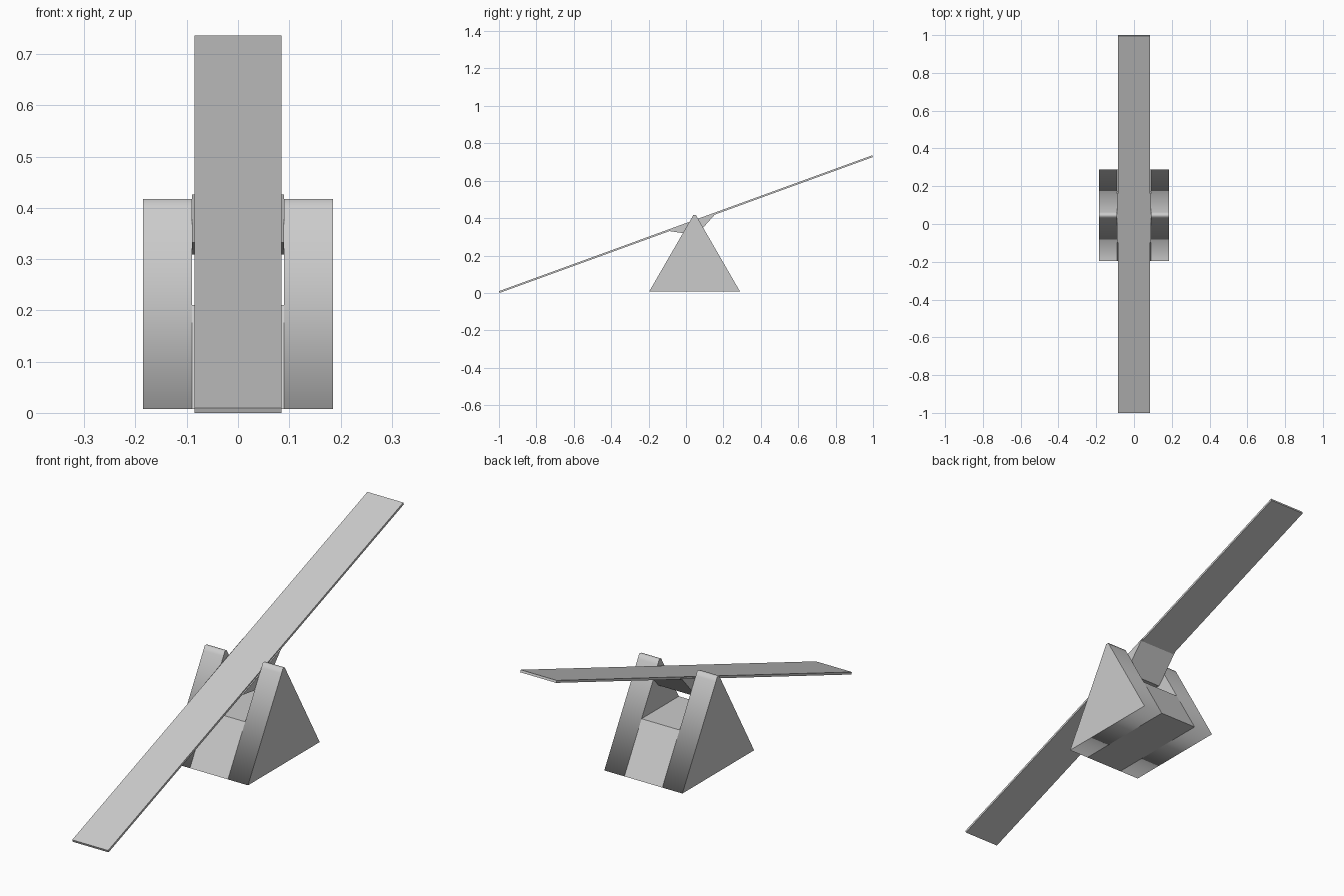
import bpy, bmesh
from math import radians, sqrt, cos, sin
from mathutils import Vector

if "Cube" in bpy.data.objects:
    bpy.data.objects.remove(bpy.data.objects["Cube"])

TILT = radians(20)
CY, Z0, HALF = 0.046, 0.008, 0.2425      # base centre, floor, half length
APEX = Z0 + HALF * sqrt(3)               # ideal tip of the equilateral support


def half_at(z):
    return (APEX - z) / sqrt(3)


def prism(name, profile, x0, x1, smooth_rim=False):
    """Extrude a (y, z) profile along x."""
    bm = bmesh.new()
    face = bm.faces.new([bm.verts.new((x0, y, z)) for y, z in profile])
    ext = bmesh.ops.extrude_face_region(bm, geom=[face])
    verts = [v for v in ext["geom"] if isinstance(v, bmesh.types.BMVert)]
    bmesh.ops.translate(bm, vec=(x1 - x0, 0, 0), verts=verts)
    bmesh.ops.recalc_face_normals(bm, faces=bm.faces)
    if smooth_rim:
        # Rim is softly shaded, end caps stay crisp
        for f in bm.faces:
            f.smooth = abs(f.normal.x) < 0.5
        for e in bm.edges:
            e.smooth = abs(e.verts[0].co.x - e.verts[1].co.x) > 1e-5
    mesh = bpy.data.meshes.new(name)
    bm.to_mesh(mesh)
    bm.free()
    obj = bpy.data.objects.new(name, mesh)
    bpy.context.collection.objects.link(obj)
    return obj


# Two upright side plates with blunted tips
plate = [(CY - HALF, Z0), (CY + HALF, Z0)]
plate += [(CY + half_at(0.400), 0.400), (CY + 0.007, 0.417)]
plate += [(CY - 0.007, 0.417), (CY - half_at(0.400), 0.400)]
prism("left_support", plate, -0.185, -0.09, True)
prism("right_support", plate, 0.09, 0.185, True)

# Lower block joining the plates
top = 0.21
prism("centre_block", [(CY - HALF, Z0), (CY + HALF, Z0),
                       (CY + half_at(top), top), (CY - half_at(top), top)],
      -0.09, 0.09)

# Tilted plank
along = Vector((cos(TILT), sin(TILT)))
up = Vector((-sin(TILT), cos(TILT)))
mid = Vector((0, 0.368))
L, T = 1.0623, 0.005
prism("plank", [mid + along * a * L + up * b * T
                for a, b in ((-1, -1), (1, -1), (1, 1), (-1, 1))], -0.085, 0.085)

# Inverted pivot wedge under the plank
seat = mid + along * 0.033
prism("pivot_wedge", [seat - along * 0.138, seat - up * 0.075, seat + along * 0.138],
      -0.09, 0.09)
